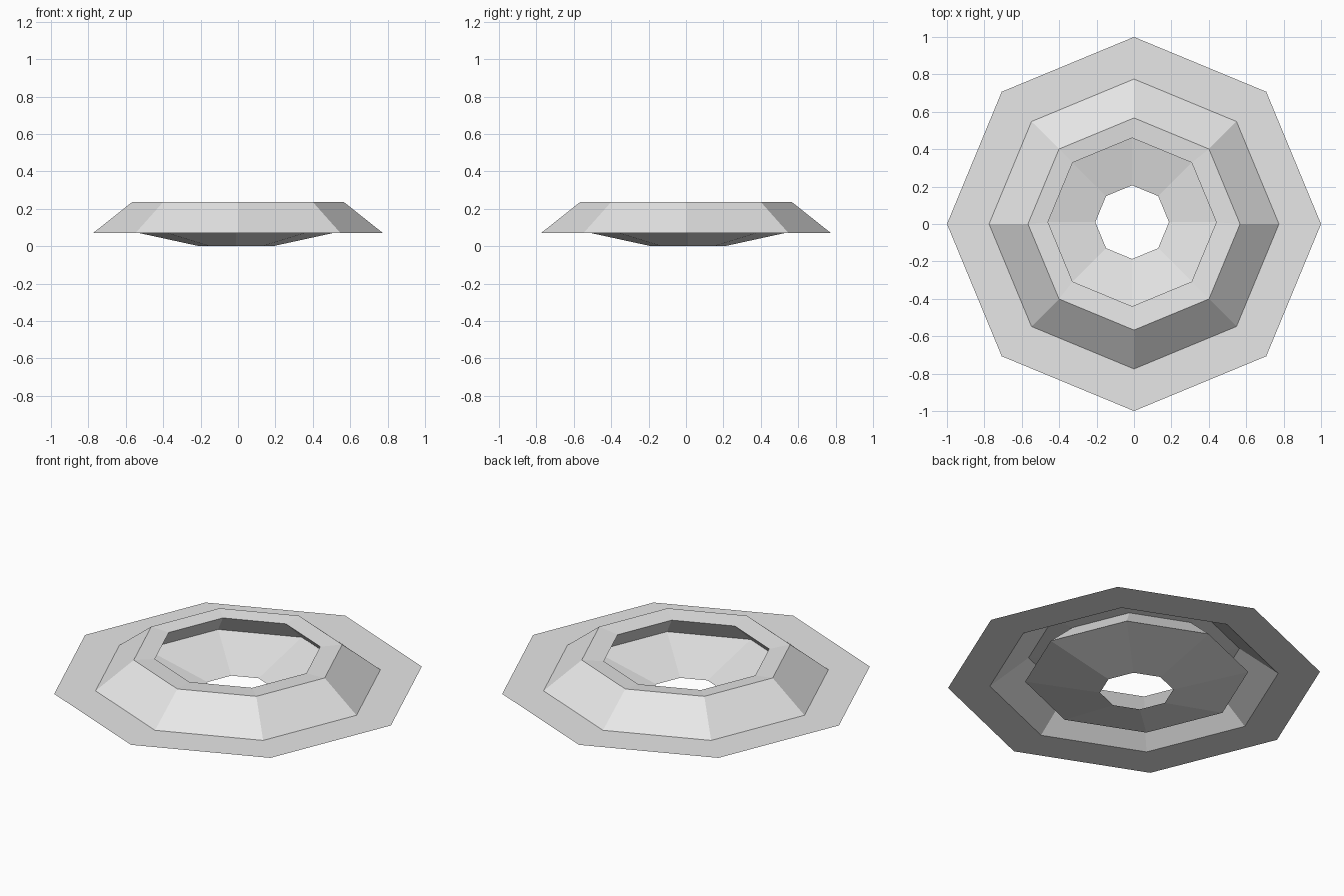
import bpy
import bmesh
from math import cos, sin, pi

if "Cube" in bpy.data.objects:
    bpy.data.objects.remove(bpy.data.objects["Cube"])

SIDES = 8

# One plain grey for the whole sheet
grey = bpy.data.materials.new("light grey")
grey.use_nodes = True
colour = (0.8, 0.8, 0.8, 1)
grey.diffuse_color = colour
grey.node_tree.nodes["Principled BSDF"].inputs["Base Color"].default_value = colour

# Profile rings, outside to inside: radius, height, centre shift
OFF = 0.01
rings = [
    (1.0, 0.07, 0),        # flat flange edge
    (0.775, 0.07, 0),      # foot of the slope
    (0.567, 0.235, 0),     # top rim
    (0.45, 0.225, OFF),    # inner lip
    (0.6, 0.088, OFF),     # undercut wall foot
    (0.197, 0.0, OFF),     # hole in the dish
]


def ring_points(radius, height, shift):
    angles = [2 * pi * i / SIDES for i in range(SIDES)]
    return [(radius * cos(a) - shift, radius * sin(a) + shift, height) for a in angles]


# Bridge successive rings into one open sheet
bm = bmesh.new()
loops = [[bm.verts.new(p) for p in ring_points(*r)] for r in rings]
for outer, inner in zip(loops, loops[1:]):
    for i in range(SIDES):
        j = (i + 1) % SIDES
        bm.faces.new((outer[i], outer[j], inner[j], inner[i]))

mesh = bpy.data.meshes.new("octagonal_ring_dish")
bm.to_mesh(mesh)
bm.free()
mesh.materials.append(grey)
dish = bpy.data.objects.new("octagonal_ring_dish", mesh)
bpy.context.collection.objects.link(dish)
